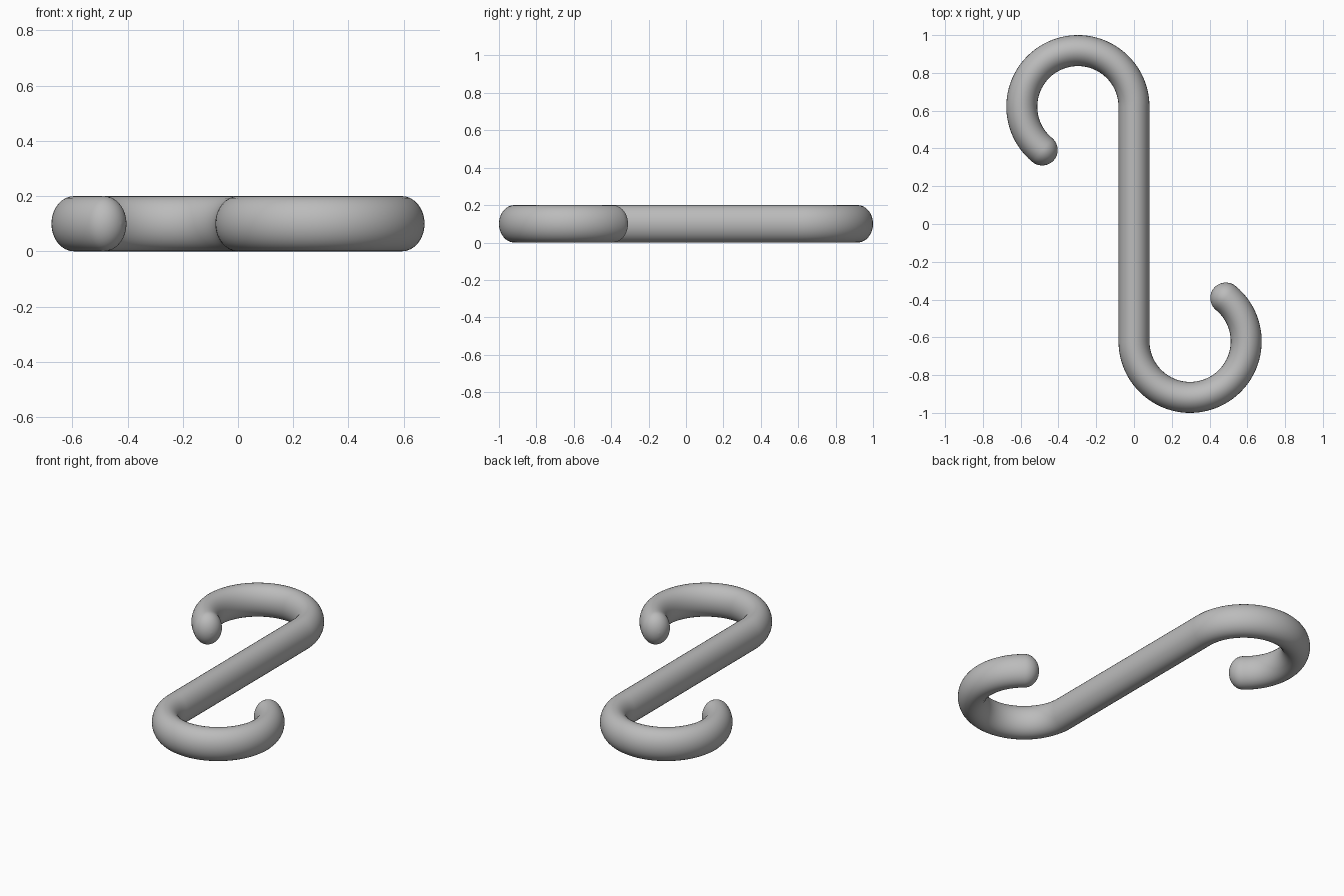
import bpy
from math import cos, sin, pi, radians

if "Cube" in bpy.data.objects:
    bpy.data.objects.remove(bpy.data.objects["Cube"], do_unlink=True)

ROD = 0.082       # half width of the rod
HALF_HEIGHT = 0.1
BEND = 0.297      # centre-line radius of each hook
CENTRE_Y = 0.621  # hook centre, at x = -BEND
SWEEP = radians(230.5)
BEND_STEPS, CAP_STEPS = 56, 10


def half_path():
    """Centre line (x, y, radius) of one hook, from the shank to the tip."""
    pts = []
    for i in range(BEND_STEPS + 1):
        a = SWEEP * i / BEND_STEPS
        pts.append((BEND * cos(a) - BEND, CENTRE_Y + BEND * sin(a), 1.0))
    # rounded tip: the radius shrinks along the final tangent
    x, y, _ = pts[-1]
    for i in range(1, CAP_STEPS + 1):
        t = pi / 2 * i / CAP_STEPS
        d = ROD * sin(t)
        pts.append((x - d * sin(SWEEP), y + d * cos(SWEEP), max(cos(t), 0.002)))
    return pts


# the second hook is the first one turned half way round
hook = half_path()
path = [(-x, -y, r) for x, y, r in reversed(hook)] + hook

curve = bpy.data.curves.new("s_hook", "CURVE")
curve.dimensions = "3D"
curve.twist_mode = "Z_UP"
curve.bevel_depth = ROD
curve.bevel_resolution = 14
curve.use_fill_caps = True
spline = curve.splines.new("POLY")
spline.points.add(len(path) - 1)
for p, (x, y, r) in zip(spline.points, path):
    p.co = (x, y, 0, 1)
    p.radius = r

obj = bpy.data.objects.new("s_hook", curve)
bpy.context.collection.objects.link(obj)
bpy.ops.object.select_all(action="DESELECT")
obj.select_set(True)
bpy.context.view_layer.objects.active = obj
bpy.ops.object.convert(target="MESH")
obj = bpy.context.object

# slightly taller than wide, resting on the ground
obj.scale.z = HALF_HEIGHT / ROD
obj.location.z = HALF_HEIGHT
bpy.ops.object.transform_apply(location=True, rotation=False, scale=True)
bpy.ops.object.shade_smooth_by_angle(angle=radians(50))

# plain grey metal
grey = bpy.data.materials.new("grey")
grey.use_nodes = True
colour = (0.5, 0.5, 0.5, 1)
grey.diffuse_color = colour
grey.node_tree.nodes["Principled BSDF"].inputs["Base Color"].default_value = colour
obj.data.materials.clear()
obj.data.materials.append(grey)
